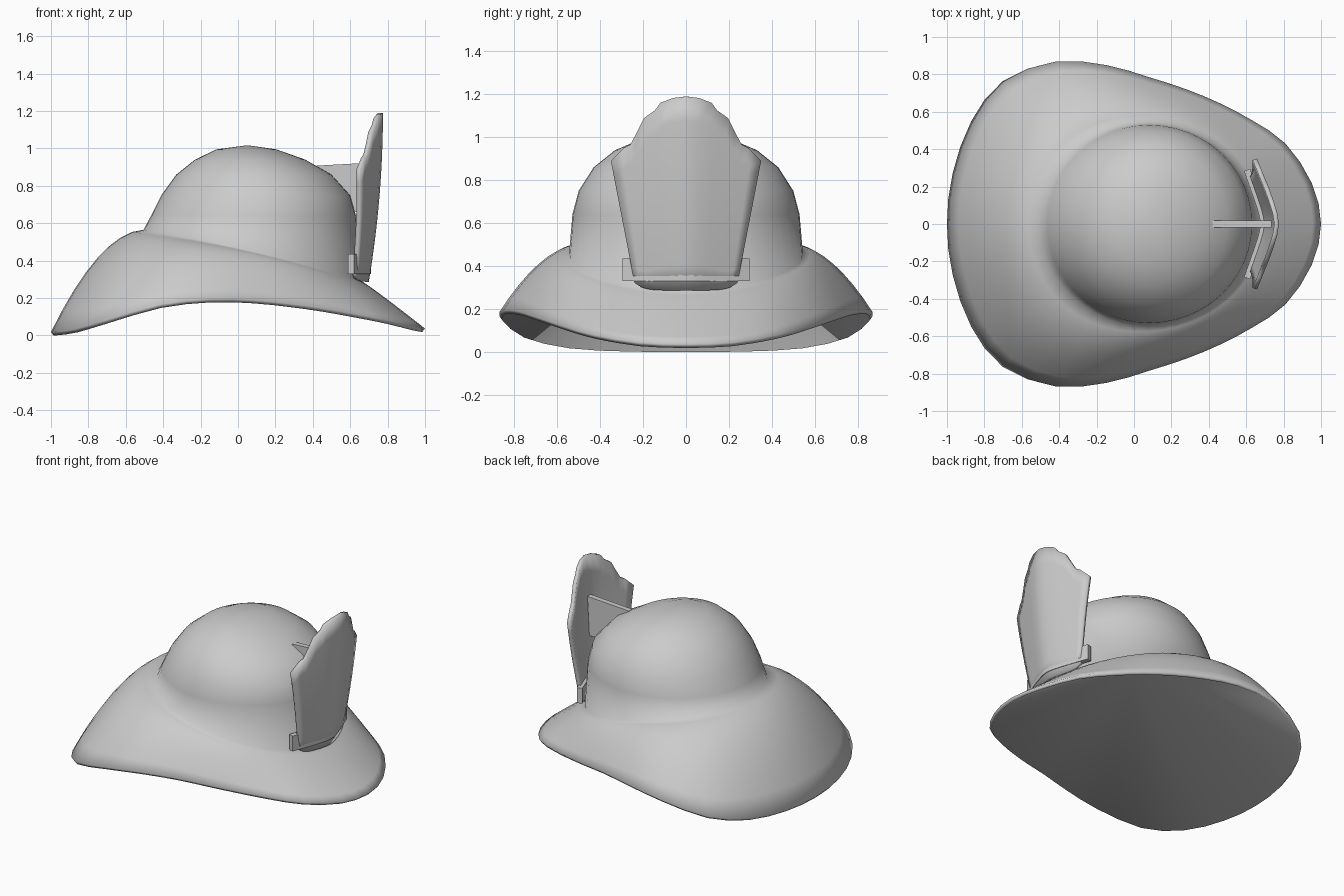
import bpy, bmesh, math
from mathutils import Vector

cube = bpy.data.objects.get("Cube")
if cube:
    bpy.data.objects.remove(cube, do_unlink=True)

grey = bpy.data.materials.new("plain grey")
grey.use_nodes = True
grey.diffuse_color = (0.6, 0.6, 0.6, 1)
grey.node_tree.nodes["Principled BSDF"].inputs["Base Color"].default_value = (0.6, 0.6, 0.6, 1)


def make_object(name, bm, thickness=0, angle=50):
    mesh = bpy.data.meshes.new(name)
    bm.to_mesh(mesh)
    bm.free()
    mesh.materials.append(grey)
    obj = bpy.data.objects.new(name, mesh)
    bpy.context.collection.objects.link(obj)
    bpy.ops.object.select_all(action="DESELECT")
    obj.select_set(True)
    bpy.context.view_layer.objects.active = obj
    if thickness:
        mod = obj.modifiers.new("thickness", "SOLIDIFY")
        mod.thickness = thickness
        bpy.ops.object.modifier_apply(modifier=mod.name)
    bpy.ops.object.shade_smooth_by_angle(angle=math.radians(angle))
    return obj


def loft(bm, loops, closed):
    """Join neighbouring loops of points with quads."""
    rows = [[bm.verts.new(p) for p in loop] for loop in loops]
    for a, b in zip(rows, rows[1:]):
        n = len(a)
        for i in range(n if closed else n - 1):
            k = (i + 1) % n
            bm.faces.new((a[i], b[i], b[k], a[k]))
    return rows


def fan(bm, ring, tip):
    centre = bm.verts.new(tip)
    for i, v in enumerate(ring):
        bm.faces.new((v, ring[(i + 1) % len(ring)], centre))


# Helmet shell: half of the rim outline from back to front, mirrored across y
half_rim = [(-1, 0, .018), (-.97, .27, .02), (-.87, .55, .035), (-.7, .765, .085),
            (-.42, .868, .165), (-.15, .85, .195), (.08, .785, .19), (.28, .72, .17),
            (.46, .645, .145), (.63, .555, .115), (.81, .43, .08), (.95, .22, .045),
            (1, 0, .037)]
corners = [Vector(p) for p in half_rim + [(x, -y, z) for x, y, z in half_rim[-2:0:-1]]]
rim = []
for i, p in enumerate(corners):
    before, after, beyond = (corners[(i + s) % len(corners)] for s in (-1, 1, 2))
    rim += [p, (9 * (p + after) - before - beyond) / 16]
count = len(rim)
angles = [math.pi - i * 2 * math.pi / count for i in range(count)]


def oval(cx, rx, ry, height):
    return [(cx + rx * math.cos(t), ry * math.sin(t), height(math.cos(t))) for t in angles]


base = oval(.075, .58, .545, lambda c: .45 - .135 * c - .02 * c * c)


def brim_loop(f):
    """The brim droops in a curve at the back and runs straight at the front."""
    loop = []
    for b, r, t in zip(base, rim, angles):
        c = math.cos(t)
        x, y = (b[i] + (r[i] - b[i]) * f for i in (0, 1))
        loop.append((x, y, b[2] + (r[2] - b[2]) * f ** (1.7 - .4 * c - .25 * c * c)))
    return loop


underside_edge = [(x * .985, y * .985, z - .018) for x, y, z in rim]
loops = [underside_edge] + [brim_loop(f / 8) for f in range(8, -1, -1)]
for z, cx, rx, ry in [(.64, .083, .548, .529), (.75, .095, .505, .5), (.86, .085, .415, .43),
                      (.94, .065, .295, .33), (.995, .045, .16, .2)]:
    loops.append(oval(cx, rx, ry, lambda c, z=z: z))
bm = bmesh.new()
rows = loft(bm, loops, True)
fan(bm, rows[-1], (.05, 0, 1.017))
fan(bm, rows[0], (0, 0, .62))
bmesh.ops.recalc_face_normals(bm, faces=bm.faces)
make_object("helmet_shell", bm, angle=180)


# Front shield and its strap share one bent cross-section
def bend(y):
    return .37 * (math.sqrt(y * y + .0036) - .06)


half_top = [(0, 1.19), (.06, 1.183), (.12, 1.16), (.145, 1.125), (.195, 1.09),
            (.225, 1.03), (.26, .965), (.29, .95), (.305, .935), (.35, .89)]
top_edge = [(-y, z) for y, z in half_top[:0:-1]] + half_top
columns = []
for y_top, z_top in top_edge:
    y_low = y_top * .24 / .35
    z_low = .287 + .035 * (y_top / .35) ** 6
    column = []
    for i in range(9):
        f = i / 8
        y, z = y_low + (y_top - y_low) * f, z_low + (z_top - z_low) * f
        rise = (z - .29) / .9
        column.append((.7 + .075 * (1 - (1 - rise) ** 2) - bend(y), y, z))
    columns.append(column)
bm = bmesh.new()
loft(bm, columns, False)
make_object("front_shield", bm, .025, 120)

# Strap behind the shield, with its ends showing at each side
bm = bmesh.new()
loft(bm, [[(.71 - bend(y / 10 * .295), y / 10 * .295, z) for z in (.33, .435)]
          for y in range(-10, 11)], False)
make_object("shield_strap", bm, .035)

# Upright fin joining the crown to the shield
bm = bmesh.new()
profile = [(.42, .908), (.735, .925), (.72, .66), (.5, .66)]
sides = [[bm.verts.new((x, y, z)) for x, z in profile] for y in (-.018, .018)]
bm.faces.new(sides[0])
bm.faces.new(sides[1])
for i in range(4):
    k = (i + 1) % 4
    bm.faces.new((sides[0][i], sides[0][k], sides[1][k], sides[1][i]))
bmesh.ops.recalc_face_normals(bm, faces=bm.faces)
make_object("shield_support_fin", bm, angle=30)
